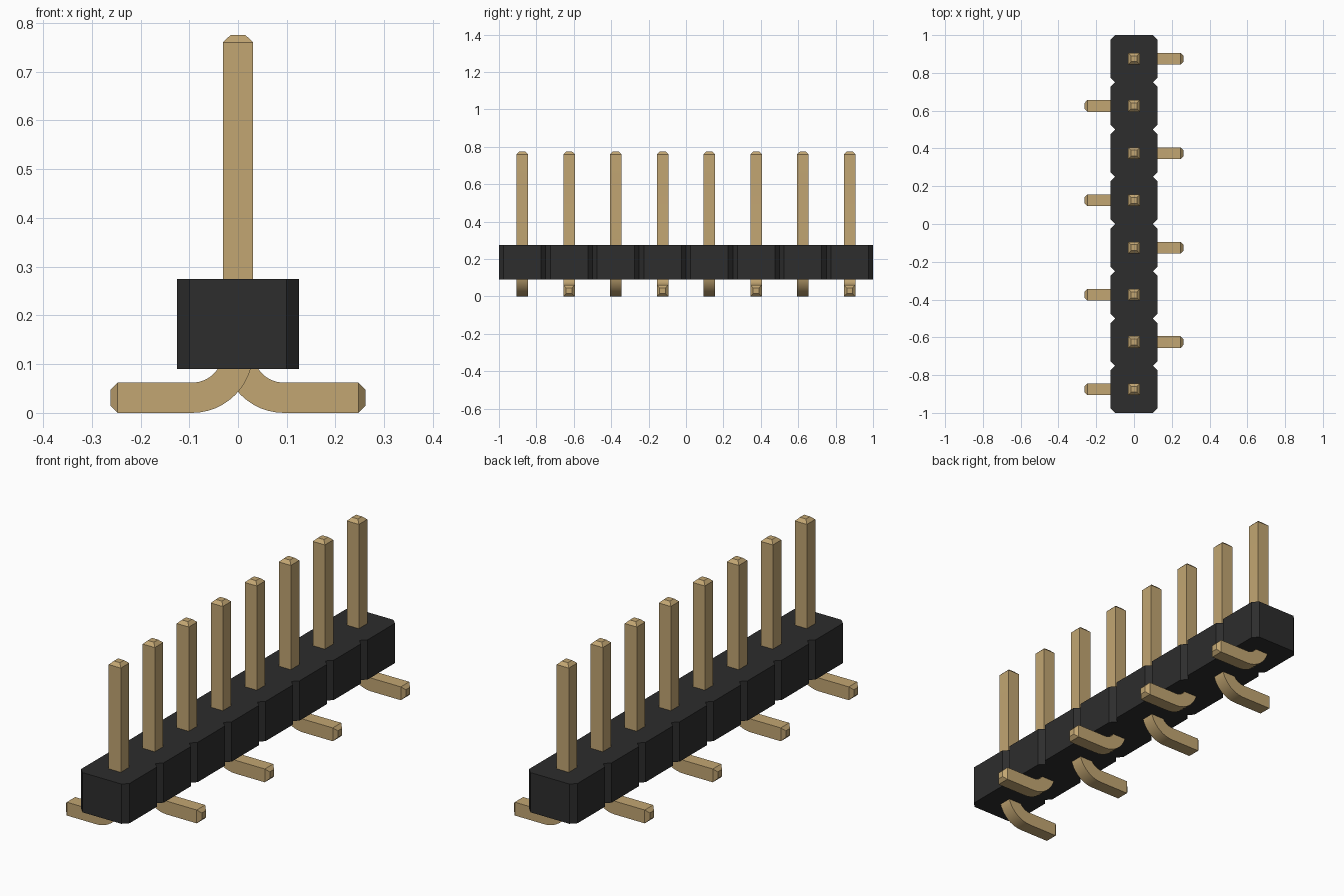
import bpy, bmesh, math
from mathutils import Vector

cube = bpy.data.objects.get("Cube")
if cube:
    bpy.data.objects.remove(cube, do_unlink=True)


def material(name, rgb):
    m = bpy.data.materials.new(name)
    m.use_nodes = True
    m.diffuse_color = (*rgb, 1)
    m.node_tree.nodes["Principled BSDF"].inputs["Base Color"].default_value = (*rgb, 1)
    return m


def add_object(name, bm, mat):
    bmesh.ops.recalc_face_normals(bm, faces=bm.faces)
    mesh = bpy.data.meshes.new(name)
    bm.to_mesh(mesh)
    bm.free()
    mesh.materials.append(mat)
    obj = bpy.data.objects.new(name, mesh)
    bpy.context.collection.objects.link(obj)
    return obj


BLACK = material("black plastic", (0.026, 0.026, 0.026))
GOLD = material("gold metal", (0.54, 0.38, 0.17))

COUNT, PITCH = 8, 0.25
HALF_W, CHAMFER = 0.125, 0.025
BASE_Z, TOP_Z = 0.09, 0.275


# Housing: one notched outline, extruded upwards
def housing():
    side = []
    for i in range(COUNT):
        y0 = -1 + i * PITCH
        y1 = y0 + PITCH
        side.append((HALF_W - CHAMFER, y0))
        side.append((HALF_W, y0 + CHAMFER))
        side.append((HALF_W, y1 - CHAMFER))
    side.append((HALF_W - CHAMFER, 1))
    outline = side + [(-x, y) for x, y in reversed(side)]
    bm = bmesh.new()
    face = bm.faces.new([bm.verts.new((x, y, BASE_Z)) for x, y in outline])
    ext = bmesh.ops.extrude_face_region(bm, geom=[face])
    top = [v for v in ext["geom"] if isinstance(v, bmesh.types.BMVert)]
    bmesh.ops.translate(bm, verts=top, vec=(0, 0, TOP_Z - BASE_Z))
    return add_object("housing", bm, BLACK)


# Pin: square section swept down the post, round the bend and along the foot
HALF = 0.031
TIP = 0.5            # size of the tapered ends
BEND_R = 0.0945      # centreline radius
BEND_Z = HALF + BEND_R
STEPS = 12


def pin(name, y, side):
    # each ring: centre x, centre z, path angle (0 = down, 90 = outwards), scale
    rings = [(0, 0.775, 0, TIP), (0, 0.76, 0, 1)]
    for i in range(STEPS + 1):
        a = math.pi / 2 * i / STEPS
        rings.append((BEND_R * (1 - math.cos(a)), BEND_Z - BEND_R * math.sin(a), a, 1))
    rings += [(0.247, HALF, math.pi / 2, 1), (0.262, HALF, math.pi / 2, TIP)]

    bm = bmesh.new()
    loops = []
    for x, z, a, s in rings:
        across = Vector((math.cos(a), 0, math.sin(a)))
        loop = []
        for u, v in ((-1, -1), (1, -1), (1, 1), (-1, 1)):
            p = Vector((x, 0, z)) + across * (u * HALF * s)
            loop.append(bm.verts.new((p.x * side, y + v * HALF * s, p.z)))
        loops.append(loop)
    for a, b in zip(loops, loops[1:]):
        for k in range(4):
            n = (k + 1) % 4
            bm.faces.new((a[k], a[n], b[n], b[k]))
    bm.faces.new(loops[0])
    bm.faces.new(loops[-1])
    return add_object(name, bm, GOLD)


housing()

# Feet alternate left and right along the row
pins = []
for i in range(COUNT):
    y = -1 + (i + 0.5) * PITCH
    pins.append(pin(f"pin_{i + 1}", y, 1 if i % 2 else -1))

# Smooth bends, crisp edges
bpy.ops.object.select_all(action='DESELECT')
for p in pins:
    p.select_set(True)
bpy.context.view_layer.objects.active = pins[0]
bpy.ops.object.shade_smooth_by_angle(angle=math.radians(25))
